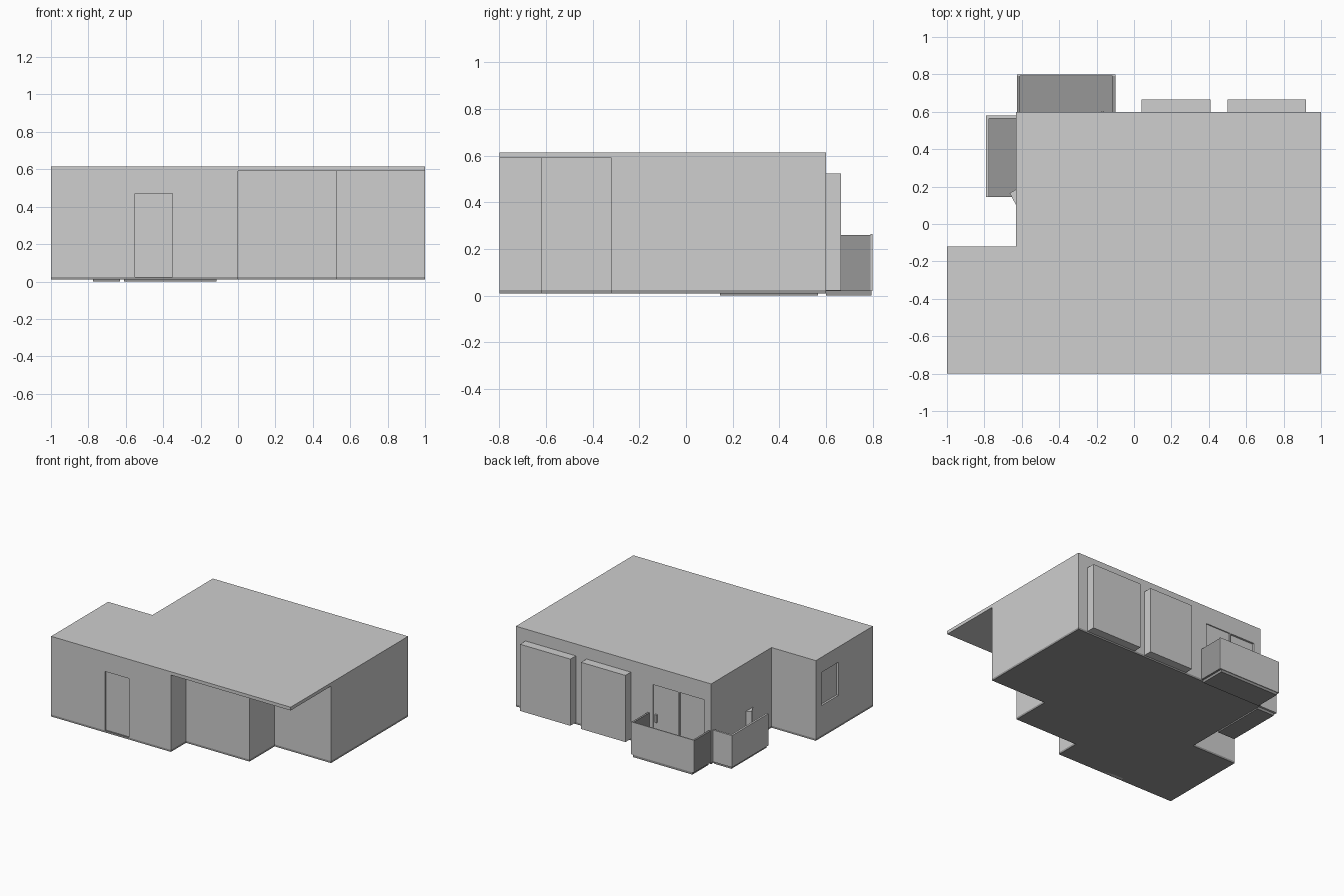
import bpy
import bmesh

if "Cube" in bpy.data.objects:
    bpy.data.objects.remove(bpy.data.objects["Cube"], do_unlink=True)


def make_material(name, value):
    mat = bpy.data.materials.new(name)
    mat.use_nodes = True
    colour = (value, value, value, 1)
    mat.diffuse_color = colour
    mat.node_tree.nodes["Principled BSDF"].inputs["Base Color"].default_value = colour
    return mat


light = make_material("light_grey", 0.62)
dark = make_material("dark_grey", 0.31)


def prism(name, outline, z0, z1, mat, inset=0):
    """Extrude a flat outline from z0 to z1, optionally shrunk inward."""
    bm = bmesh.new()
    face = bm.faces.new([bm.verts.new((x, y, z0)) for x, y in outline])
    if inset:
        ring = bmesh.ops.inset_region(bm, faces=[face], thickness=inset,
                                      use_boundary=True, use_even_offset=True)
        bmesh.ops.delete(bm, geom=ring["faces"], context="FACES")
        face = bm.faces[:][0]
    top = bmesh.ops.extrude_face_region(bm, geom=[face])
    for v in top["geom"]:
        if isinstance(v, bmesh.types.BMVert):
            v.co.z = z1
    bmesh.ops.recalc_face_normals(bm, faces=bm.faces[:])
    mesh = bpy.data.meshes.new(name)
    bm.to_mesh(mesh)
    bm.free()
    mesh.materials.append(mat)
    obj = bpy.data.objects.new(name, mesh)
    bpy.context.collection.objects.link(obj)
    return obj


def box(name, x0, x1, y0, y1, z0, z1, mat=light):
    return prism(name, [(x0, y0), (x1, y0), (x1, y1), (x0, y1)], z0, z1, mat)


def cut(target, x0, x1, y0, y1, z0, z1):
    """Carve a box-shaped recess and remove the cutter."""
    cutter = box("cutter", x0, x1, y0, y1, z0, z1)
    cutter.hide_render = True
    mod = target.modifiers.new("recess", "BOOLEAN")
    mod.operation = "DIFFERENCE"
    mod.solver = "EXACT"
    mod.object = cutter
    bpy.context.view_layer.objects.active = target
    bpy.ops.object.modifier_apply(modifier=mod.name)
    bpy.data.objects.remove(cutter, do_unlink=True)


# Building outlines: the roof covers the stepped front as an overhang
back_edge = [(1, 0.6), (-0.63, 0.6), (-0.63, -0.12), (-1, -0.12), (-1, -0.8)]
wall_outline = back_edge + [(0, -0.8), (0, -0.62), (0.53, -0.62),
                            (0.53, -0.32), (1, -0.32)]
roof_outline = back_edge + [(1, -0.8)]

walls = prism("walls", wall_outline, 0.025, 0.59, light)
prism("floor_slab", wall_outline, 0.01, 0.025, dark, inset=0.02)
prism("roof_slab", roof_outline, 0.59, 0.615, light)

# Front door, side window, balcony door and balcony window recesses
cut(walls, -0.55, -0.35, -0.85, -0.79, 0, 0.47)
cut(walls, -1.05, -0.985, -0.39, -0.19, 0.25, 0.5)
cut(walls, -0.355, -0.145, 0.592, 0.65, 0, 0.48)
cut(walls, -0.57, -0.365, 0.585, 0.65, 0.14, 0.48)
box("front_door_sill", -0.55, -0.35, -0.79, -0.77, 0.01, 0.025)
box("balcony_door_handle", -0.175, -0.16, 0.592, 0.605, 0.2, 0.26)

# Projecting bays on the back wall
for side, x0, x1 in (("right", 0.04, 0.41), ("left", 0.5, 0.92)):
    box("back_bay_" + side, x0, x1, 0.6, 0.665, 0.022, 0.525)

# Back balcony: dark floor and sides with a light front panel
box("back_balcony_floor", -0.61, -0.115, 0.6, 0.795, 0.0, 0.02, dark)
for side, x in (("right", -0.625), ("left", -0.115)):
    box("back_balcony_" + side, x, x + 0.015, 0.6, 0.792, 0.02, 0.26, dark)
box("back_balcony_front", -0.625, -0.1, 0.792, 0.8, 0.02, 0.265)

# Side porch: dark floor, light parapets on two sides
box("porch_floor", -0.775, -0.63, 0.145, 0.565, 0.0, 0.02, dark)
box("porch_side_parapet", -0.79, -0.775, 0.145, 0.58, 0.02, 0.26)
box("porch_back_parapet", -0.775, -0.63, 0.565, 0.58, 0.02, 0.26)
prism("porch_door_leaf", [(-0.63, 0.1), (-0.63, 0.185), (-0.665, 0.165)],
      0.025, 0.25, light)
